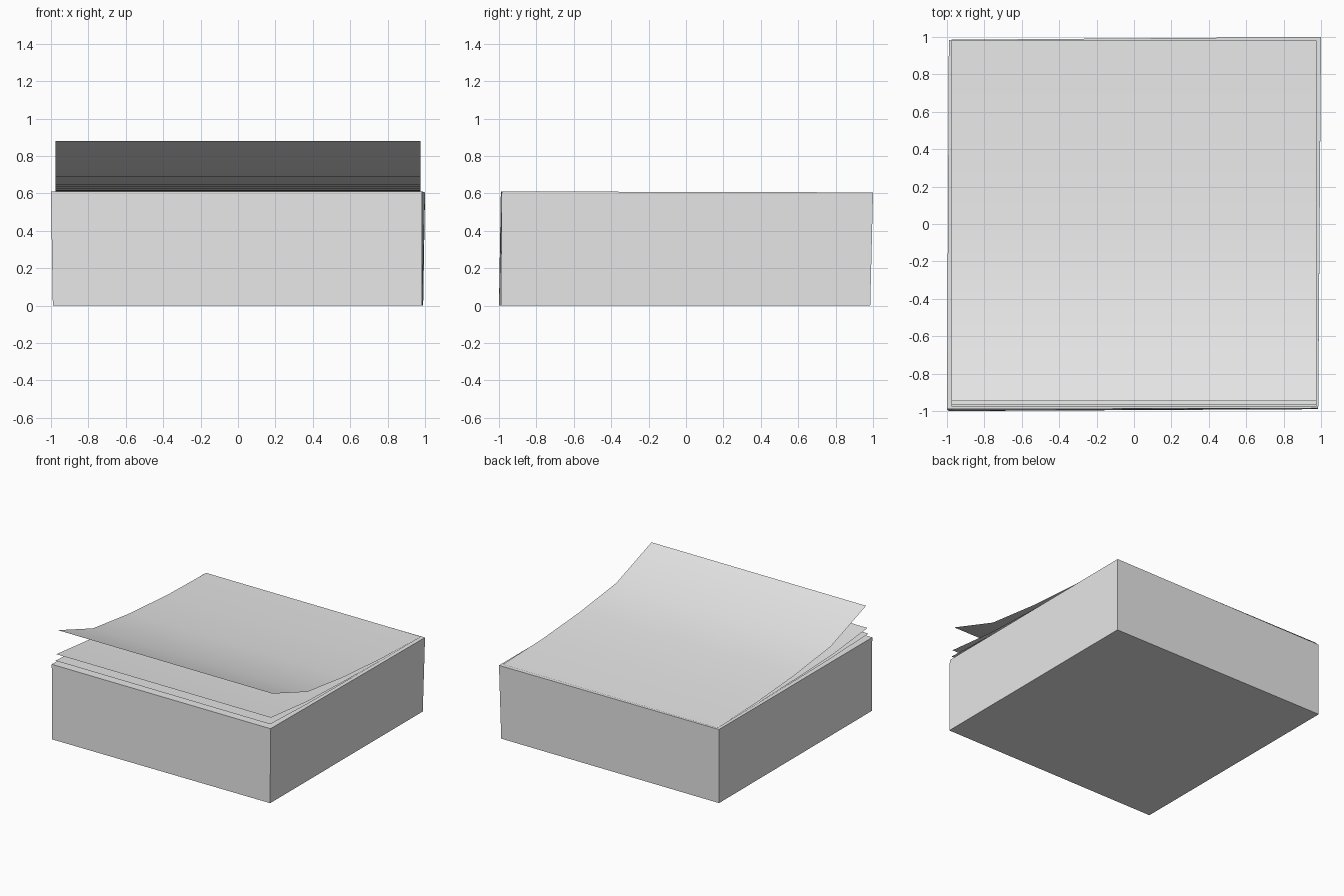
import bpy
import bmesh
import math

if "Cube" in bpy.data.objects:
    bpy.data.objects.remove(bpy.data.objects["Cube"], do_unlink=True)

# Plain paper material
paper = bpy.data.materials.new("pale_grey_paper")
paper.use_nodes = True
colour = (0.8, 0.8, 0.8, 1)
paper.diffuse_color = colour
paper.node_tree.nodes["Principled BSDF"].inputs["Base Color"].default_value = colour


def finish(name, bm):
    """Turn a bmesh into a paper object."""
    mesh = bpy.data.meshes.new(name)
    bm.to_mesh(mesh)
    bm.free()
    mesh.materials.append(paper)
    obj = bpy.data.objects.new(name, mesh)
    bpy.context.collection.objects.link(obj)
    bpy.ops.object.select_all(action='DESELECT')
    obj.select_set(True)
    bpy.context.view_layer.objects.active = obj
    bpy.ops.object.shade_smooth_by_angle(angle=math.radians(30))
    return obj


# Pad: a thick, slightly uneven stack, corners counter-clockwise from above
bottom = [(-0.99, -1, 0), (0.985, -0.99, 0), (0.99, 0.985, 0), (-0.99, 0.985, 0)]
top = [(-1, -0.99, 0.61), (0.985, -0.985, 0.61), (1, 1, 0.605), (-0.99, 0.985, 0.605)]
bm = bmesh.new()
low = [bm.verts.new(p) for p in bottom]
high = [bm.verts.new(p) for p in top]
bm.faces.new(low[::-1])
bm.faces.new(high)
for i in range(4):
    j = (i + 1) % 4
    bm.faces.new((low[i], low[j], high[j], high[i]))
finish("paper_pad", bm)

# Curl of the top sheet: (y, rise) from the glued back edge to the free front edge
CURL = [(0.98, 0), (0.48, 0.012), (-0.02, 0.048), (-0.49, 0.106), (-0.945, 0.265)]


def sheet(name, base, lift, reach):
    """Loose sheet with its curl scaled by lift, stretched forward to reach."""
    bm = bmesh.new()
    back = CURL[0][0]
    stretch = (back - reach) / (back - CURL[-1][0])
    rows = []
    for y, rise in CURL:
        y = back - (back - y) * stretch
        rows.append([bm.verts.new((x, y, base + rise * lift)) for x in (-0.975, 0.975)])
    for a, b in zip(rows, rows[1:]):
        bm.faces.new((b[0], b[1], a[1], a[0]))
    finish(name, bm)


# Loose sheets, lowest first
sheet("lower_sheet", 0.611, 0.11, -0.975)
sheet("middle_sheet", 0.613, 0.29, -0.965)
sheet("top_sheet", 0.615, 1, -0.945)
